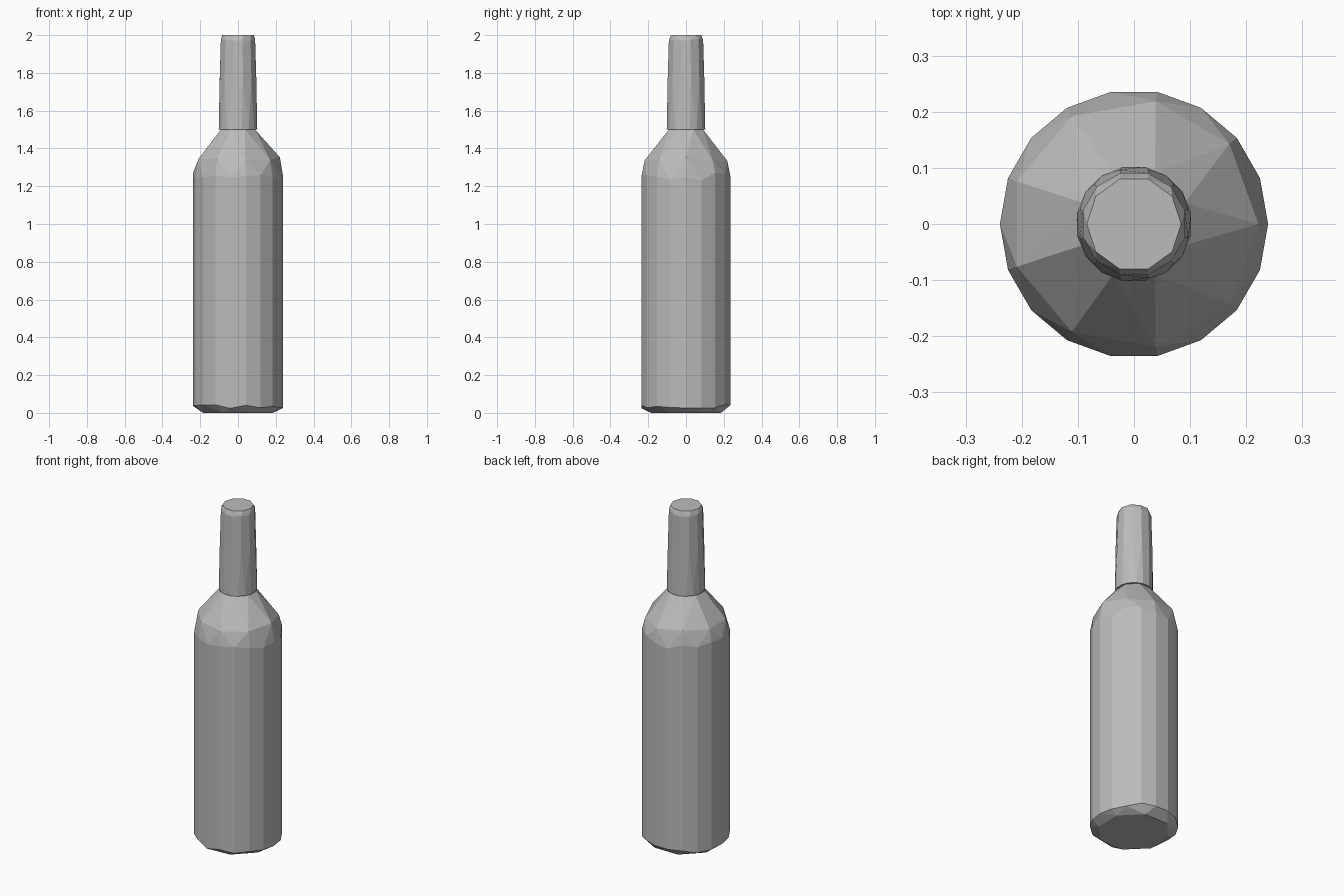
import bpy
import bmesh
import math
import random

random.seed(4)

cube = bpy.data.objects.get("Cube")
if cube:
    bpy.data.objects.remove(cube, do_unlink=True)

glass = bpy.data.materials.new("plain_grey")
glass.use_nodes = True
grey = (0.5, 0.5, 0.5, 1)
glass.diffuse_color = grey
glass.node_tree.nodes["Principled BSDF"].inputs["Base Color"].default_value = grey


def faceted_part(name, rings):
    """Wrap a faceted convex skin over rings of (sides, radius, z, turn, z wobble)."""
    bm = bmesh.new()
    for sides, radius, z, turn, wobble in rings:
        for i in range(sides):
            a = math.tau * (i + turn) / sides - math.pi / 2
            dz = random.uniform(-wobble, wobble)
            bm.verts.new((radius * math.cos(a), radius * math.sin(a), z + dz))
    result = bmesh.ops.convex_hull(bm, input=bm.verts[:])
    spare = {g for g in result["geom_interior"] + result["geom_unused"]
             if isinstance(g, bmesh.types.BMVert)}
    bmesh.ops.delete(bm, geom=list(spare), context="VERTS")
    bmesh.ops.dissolve_limit(bm, angle_limit=math.radians(1),
                             verts=bm.verts[:], edges=bm.edges[:])
    bmesh.ops.recalc_face_normals(bm, faces=bm.faces[:])
    mesh = bpy.data.meshes.new(name)
    bm.to_mesh(mesh)
    bm.free()
    mesh.materials.append(glass)
    obj = bpy.data.objects.new(name, mesh)
    bpy.context.collection.objects.link(obj)
    return obj


# Body: chamfered base, straight wall, rounded shoulder narrowing to the neck
faceted_part("bottle_body", [
    (8, 0.2, 0, 0.5, 0),
    (18, 0.239, 0.034, 0.5, 0.012),
    (18, 0.239, 1.25, 0.5, 0.025),
    (9, 0.222, 1.345, 0.25, 0.012),
    (8, 0.098, 1.5, 0.5, 0),
])

# Neck: slim sleeve, slightly wider than the shoulder top, with a bevelled lip
faceted_part("bottle_neck", [
    (16, 0.104, 1.5, 0.5, 0),
    (12, 0.1, 1.76, 0.5, 0.02),
    (12, 0.094, 1.975, 0.5, 0.006),
    (10, 0.084, 2.0, 0.5, 0),
])
